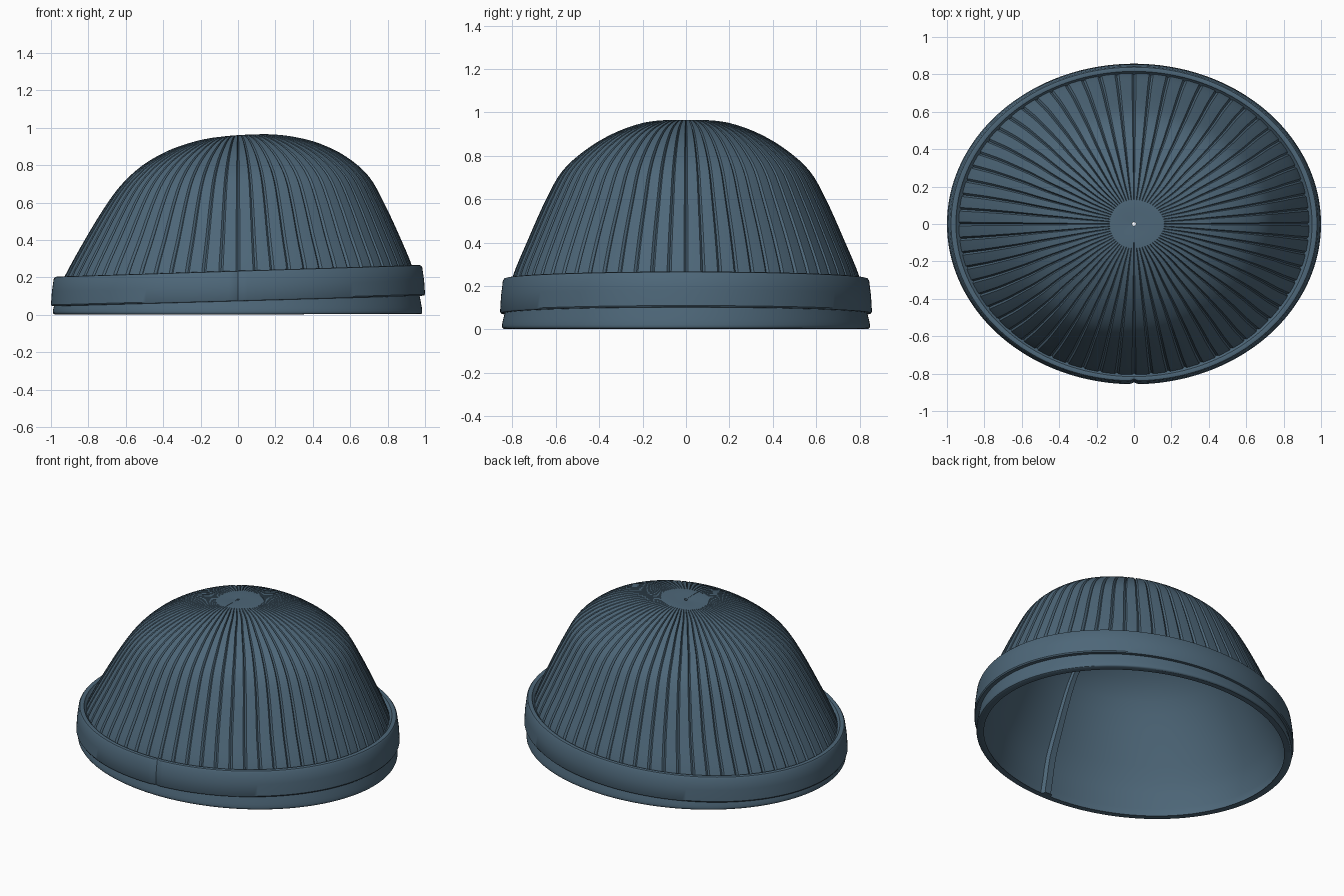
import bpy, bmesh, math
from mathutils import Vector

if "Cube" in bpy.data.objects:
    bpy.data.objects.remove(bpy.data.objects["Cube"])

RIBS, PER = 64, 8
SEG = RIBS * PER

wool = bpy.data.materials.new("slate blue wool")
wool.diffuse_color = (0.075, 0.135, 0.19, 1)
wool.use_nodes = True
wool.node_tree.nodes["Principled BSDF"].inputs["Base Color"].default_value = wool.diffuse_color

# dome profile rows: left x, left z, right x, right z, side y, side z
PROFILE = [
    (.980, .003, .978, .005, .840, .003),
    (.990, .020, .985, .022, .848, .020),
    (.968, .100, .967, .120, .830, .100),
    (.930, .200, .935, .250, .800, .240),
    (.820, .400, .860, .430, .730, .410),
    (.710, .580, .780, .600, .645, .600),
    (.620, .700, .700, .740, .570, .730),
    (.510, .800, .580, .845, .465, .825),
    (.380, .875, .440, .915, .350, .895),
    (.250, .922, .300, .952, .230, .942),
    (.130, .948, .160, .966, .130, .960),
    (.010, .957, .010, .961, .010, .959)]


def spline(rows, n):
    """Smooth the profile with a Catmull-Rom curve, n steps per span."""
    out = []
    for i in range(len(rows) - 1):
        p = [rows[max(0, min(len(rows) - 1, i + k))] for k in (-1, 0, 1, 2)]
        for s in range(n):
            t = s / n
            out.append([.5 * (2 * b + (c - a) * t + (2*a - 5*b + 4*c - d) * t*t
                              + (3*b - a - 3*c + d) * t**3) for a, b, c, d in zip(*p)])
    return out + [list(rows[-1])]


def dome_point(row, a):
    xl, zl, xr, zr, y, zy = row
    c, s = math.cos(a), math.sin(a)
    rx = (xl + xr) / 2 + c * (xr - xl) / 2
    z = zy + c * (zr - zl) / 2 + c * c * ((zr + zl) / 2 - zy)
    return Vector((rx * c, y * s, z))


def rings_to_object(name, rings, loop=True):
    """Skin a list of vertex rings, closing back to the first ring."""
    bm = bmesh.new()
    vs = [[bm.verts.new(p) for p in r] for r in rings]
    for k in range(len(vs)):
        r0, r1 = vs[k], vs[(k + 1) % len(vs)]
        for j in range(len(r0)):
            n = (j + 1) % len(r0)
            bm.faces.new((r0[j], r0[n], r1[n], r1[j]))
    bmesh.ops.recalc_face_normals(bm, faces=bm.faces)
    me = bpy.data.meshes.new(name)
    bm.to_mesh(me)
    bm.free()
    me.materials.append(wool)
    ob = bpy.data.objects.new(name, me)
    bpy.context.collection.objects.link(ob)
    bpy.ops.object.select_all(action='DESELECT')
    ob.select_set(True)
    bpy.context.view_layer.objects.active = ob
    bpy.ops.object.shade_smooth_by_angle(angle=math.radians(35))
    return ob


FRONT = SEG * 3 // 4          # segment index of the front seam
angles = [2 * math.pi * j / SEG for j in range(SEG)]
pivot = Vector((0, 0, .1))
rings = []

# outside of the crown: narrow grooves between the knitted ribs
for row in spline(PROFILE, 4):
    ring = []
    for j, a in enumerate(angles):
        p = dome_point(row, a)
        depth = 0
        if row[0] > .135 and row[5] > .12:
            if j % PER == 0:
                depth = .012 * min(1, row[0] / .4 + .3)
        if j == FRONT and row[0] < .95:
            depth = max(depth, .012)
        ring.append(pivot + (p - pivot) * (1 - depth))
    rings.append(ring)

# smooth lining with a raised seam down the front
for row in reversed(spline(PROFILE, 2)):
    inner = [v * k for v, k in zip(row, (.96, .968) * 3)]
    inner[1::2] = [max(z, .003) for z in inner[1::2]]
    ring = []
    for j, a in enumerate(angles):
        p = dome_point(inner, a)
        if abs(j - FRONT) <= 2 and row[0] > .1:
            p.x *= .97
            p.y *= .97
        ring.append(p)
    rings.append(ring)
rings_to_object("ribbed_crown", rings)

# folded cuff: cross-section of (radius, height fraction), tilted up to the right
CUFF = [(.955, .03), (.975, 0), (.995, .005), (1.0, .05), (.995, .5), (.985, .93),
        (.978, .985), (.965, 1), (.952, .985), (.945, .92), (.92, .8), (.925, .5)]
rings = []
for r, h in CUFF:
    ring = []
    for j in range(256):
        a = 2 * math.pi * j / 256
        c, s = math.cos(a), math.sin(a)
        k = r - (.012 if j == 192 and r > .96 else 0)
        low, high = .074 + .028 * c, .236 + .031 * c
        ring.append((k * c, k * s * .857, low + (high - low) * h))
    rings.append(ring)
rings_to_object("folded_cuff", rings)
